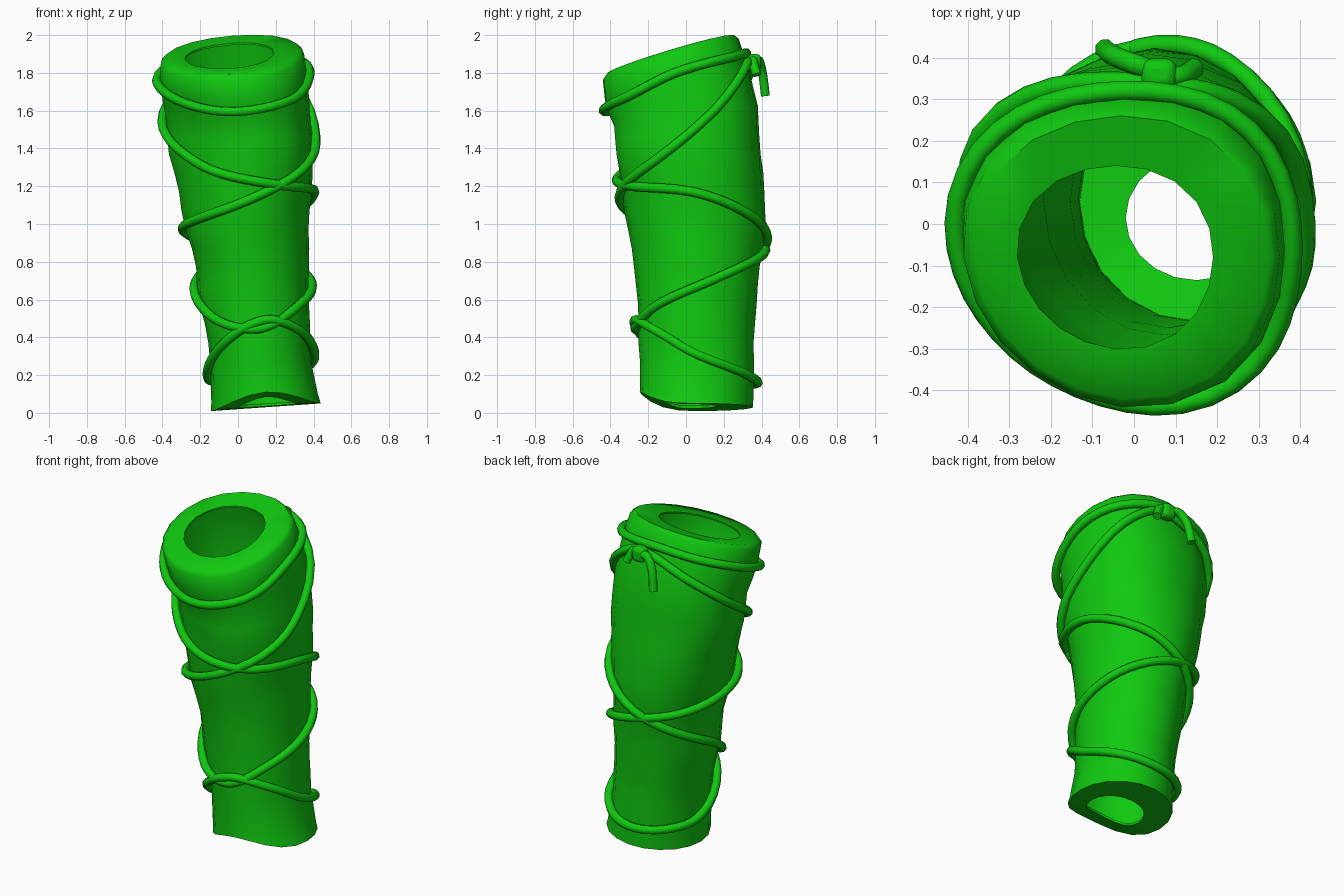
import bpy, bmesh, math
from mathutils import Vector

if "Cube" in bpy.data.objects:
    bpy.data.objects.remove(bpy.data.objects["Cube"])

green = bpy.data.materials.new("leaf green")
green.use_nodes = True
green.diffuse_color = (0.005, 0.58, 0.005, 1)
green.node_tree.nodes["Principled BSDF"].inputs["Base Color"].default_value = green.diffuse_color

# Sleeve sections: height, centre x, centre y, radius x, radius y, tilt x, tilt y
SECTIONS = [
    (0.03, 0.148, 0.055, 0.29, 0.30, 0.07, 0),
    (0.2, 0.125, 0.06, 0.265, 0.30, 0.02, 0),
    (0.4, 0.11, 0.055, 0.27, 0.305, 0, 0),
    (0.6, 0.083, 0.058, 0.293, 0.315, 0, 0),
    (0.8, 0.075, 0.06, 0.3, 0.335, 0, 0),
    (1.0, 0.045, 0.055, 0.33, 0.37, 0, 0),
    (1.2, 0.035, 0.035, 0.355, 0.38, 0, 0),
    (1.4, 0.015, 0.01, 0.385, 0.38, 0, 0),
    (1.58, 0, 0, 0.38, 0.38, 0.04, 0.15),
    (1.73, -0.02, -0.05, 0.39, 0.375, 0.08, 0.3),
    (1.87, -0.03, -0.08, 0.38, 0.36, 0.08, 0.3),
]


def section_at(h):
    """Blend the two sections around a height."""
    for a, b in zip(SECTIONS, SECTIONS[1:]):
        if h <= b[0]:
            break
    t = (h - a[0]) / (b[0] - a[0])
    return [p + (q - p) * t for p, q in zip(a, b)]


def diagonal_bulge(angle, h):
    """Uneven fullness of the upper sleeve between the four sides."""
    weight = max(0, min(1, (h - 1) / 0.4, 1 - (h - 1.73) / 0.32))
    s = math.sin(2 * angle)
    return weight * (0.027 * s * s - 0.042 * s + 0.075 * s * math.cos(angle - math.pi / 4))


def ring_point(section, angle, scale=1.0):
    h, cx, cy, rx, ry, tx, ty = section
    scale *= 1 + diagonal_bulge(angle, h)
    dx, dy = rx * scale * math.cos(angle), ry * scale * math.sin(angle)
    return Vector((cx + dx, cy + dy, h + tx * dx + ty * dy))


def on_sleeve(angle, z, lift):
    """Point just off the sleeve at an angle and true height."""
    h = z
    for _ in range(10):
        p = ring_point(section_at(h), angle)
        h += 0.7 * (z - p.z)
    return p + Vector((math.cos(angle), math.sin(angle), 0)) * lift


def finish(obj, angle=50):
    obj.data.materials.clear()
    obj.data.materials.append(green)
    bpy.ops.object.select_all(action='DESELECT')
    obj.select_set(True)
    bpy.context.view_layer.objects.active = obj
    if obj.type == 'CURVE':
        bpy.ops.object.convert(target='MESH')
    bpy.ops.object.shade_smooth_by_angle(angle=math.radians(angle))


# Sleeve: thin wall with a flat rim folded inward at each end
SIDES = 20
bm = bmesh.new()
rings = []


def add_ring(section, scale=1.0, wrinkle=0.0, arch=0.0):
    verts = []
    for i in range(SIDES):
        a = math.tau * i / SIDES
        p = ring_point(section, a, scale + wrinkle * math.sin(3 * a + 17 * section[0]))
        p.z += arch * max(0, -math.sin(a)) ** 3
        verts.append(bm.verts.new(p))
    rings.append(verts)


add_ring(SECTIONS[0], arch=0.08)
add_ring(section_at(0.08), arch=0.06)
for k in range(2, 18):
    add_ring(section_at(0.07 + 0.1 * k), 1.0, 0.009 if 2 < k < 14 else 0)
add_ring(SECTIONS[-1])
add_ring((1.895, -0.03, -0.08, 0.355, 0.34, 0.08, 0.3))
add_ring((1.89, -0.045, -0.08, 0.235, 0.22, 0.08, 0.3))
add_ring((1.88, -0.045, -0.08, 0.235, 0.22, 0.08, 0.3))
for h in (1.86, 1.73, 1.58, 1.4, 1.2, 1.0, 0.8, 0.6, 0.4, 0.2):
    add_ring(section_at(h), 0.975)
add_ring(section_at(0.05), 0.96, arch=0.07)
add_ring((0.05, 0.15, 0.015, 0.17, 0.15, 0.07, 0), arch=0.05)
add_ring((0.035, 0.15, 0.015, 0.17, 0.15, 0.07, 0), arch=0.05)
for a, b in zip(rings, rings[1:] + rings[:1]):
    for i in range(SIDES):
        j = (i + 1) % SIDES
        bm.faces.new((a[i], a[j], b[j], b[i]))
bmesh.ops.recalc_face_normals(bm, faces=bm.faces)
mesh = bpy.data.meshes.new("sleeve")
bm.to_mesh(mesh)
bm.free()
sleeve = bpy.data.objects.new("sleeve", mesh)
bpy.context.collection.objects.link(sleeve)
finish(sleeve)


def cord(name, points, closed, radius=0.025):
    curve = bpy.data.curves.new(name, 'CURVE')
    curve.dimensions = '3D'
    curve.bevel_depth = radius
    curve.bevel_resolution = 2
    curve.use_fill_caps = True
    spline = curve.splines.new('POLY')
    spline.points.add(len(points) - 1)
    for slot, p in zip(spline.points, points):
        slot.co = (*p, 1)
    spline.use_cyclic_u = closed
    obj = bpy.data.objects.new(name, curve)
    bpy.context.collection.objects.link(obj)
    finish(obj)


def smooth_path(keys, steps):
    """Catmull-Rom path through key points."""
    out = []
    for i in range(1, len(keys) - 2):
        a, b, c, d = (Vector(k) for k in keys[i - 1:i + 3])
        for s in range(steps):
            t = s / steps
            out.append(0.5 * (2 * b + (c - a) * t + (2 * a - 5 * b + 4 * c - d) * t * t
                              + (3 * b - a - 3 * c + d) * t ** 3))
    return out + [Vector(keys[-2])]


def wrapped_cord(name, keys, lift):
    """Closed cord through (degrees, height) keys; last key repeats the first."""
    turn = keys[-1][0] - keys[0][0]
    before = (keys[-2][0] - turn, keys[-2][1])
    after = (keys[1][0] + turn, keys[1][1])
    path = smooth_path([before] + keys + [after], 5)[:-1]
    cord(name, [on_sleeve(math.radians(p.x), p.y, lift) for p in path], True)


# Cord round the top
wrapped_cord("top_cord", [(0, 1.8), (45, 1.88), (90, 1.905), (135, 1.85), (180, 1.74),
                          (225, 1.64), (270, 1.595), (315, 1.66), (360, 1.8)], 0.016)

# Long cord that winds down the sleeve and back up to the knot
wrapped_cord("long_cord", [
    (82, 1.86), (125, 1.74), (180, 1.5), (215, 1.37), (250, 1.27), (300, 1.205),
    (360, 1.17), (410, 1.04), (450, 0.91), (495, 0.78), (540, 0.65), (582, 0.5),
    (618, 0.445), (645, 0.465), (680, 0.57), (720, 0.67), (765, 0.78), (810, 0.86),
    (855, 0.91), (900, 0.97), (945, 1.03), (990, 1.12), (1040, 1.28), (1080, 1.47),
    (1133, 1.79), (1162, 1.86)], 0.018)

# Cord round the bottom
wrapped_cord("bottom_cord", [(180, 0.2), (233, 0.38), (265, 0.47), (290, 0.49), (325, 0.42),
                             (360, 0.31), (405, 0.22), (450, 0.16), (500, 0.16),
                             (540, 0.2)], 0.022)

# Knot with its loose ends
bpy.ops.mesh.primitive_cube_add(size=1, location=(0.06, 0.36, 1.855))
knot = bpy.context.object
knot.name = "knot"
knot.scale = (0.085, 0.075, 0.09)
bpy.ops.object.transform_apply(location=False, rotation=False, scale=True)
bevel = knot.modifiers.new("rounding", 'BEVEL')
bevel.width = 0.025
bevel.segments = 3
finish(knot)


def loose_end(name, keys):
    cord(name, smooth_path([keys[0]] + keys + [keys[-1]], 5), False)


loose_end("long_tail", [(0.06, 0.365, 1.85), (0, 0.385, 1.865), (-0.05, 0.405, 1.8),
                        (-0.07, 0.42, 1.68)])
loose_end("short_tail", [(0.06, 0.365, 1.86), (0.11, 0.355, 1.86), (0.145, 0.375, 1.79)])
